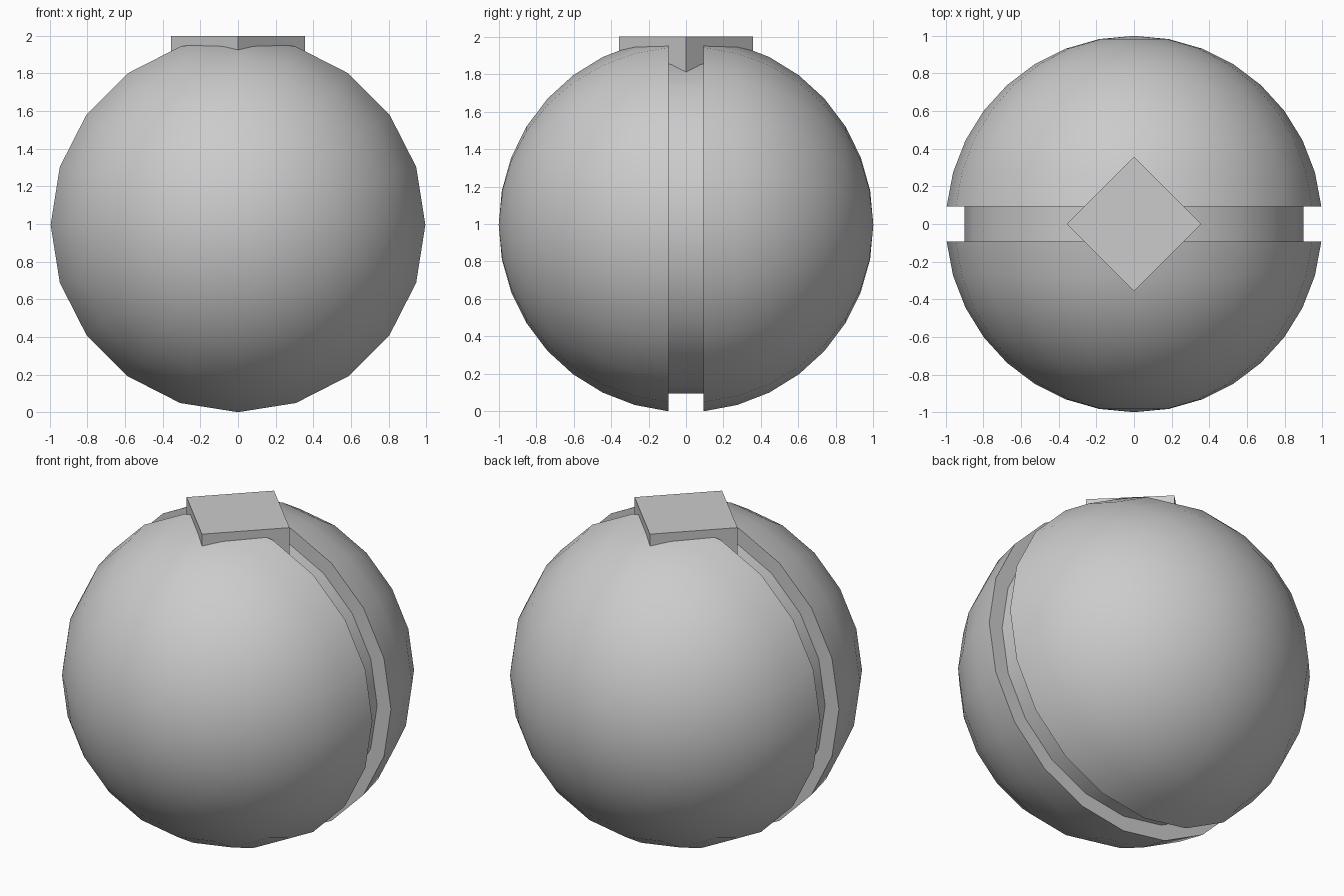
import bpy, bmesh
from math import sin, cos, pi, tau
from mathutils import Vector

if "Cube" in bpy.data.objects:
    bpy.data.objects.remove(bpy.data.objects["Cube"])

SEGMENTS, RINGS = 20, 17
GROOVE_RADIUS = 0.9
half_band = pi / RINGS / 2
CENTRE_Z = cos(half_band)


def add_object(name, bm):
    bmesh.ops.recalc_face_normals(bm, faces=bm.faces[:])
    mesh = bpy.data.meshes.new(name)
    bm.to_mesh(mesh)
    bm.free()
    obj = bpy.data.objects.new(name, mesh)
    bpy.context.collection.objects.link(obj)
    bpy.ops.object.select_all(action='DESELECT')
    obj.select_set(True)
    bpy.context.view_layer.objects.active = obj
    bpy.ops.object.shade_smooth_by_angle(angle=pi / 6)
    return obj


# Ball: a half circle turned around the y axis, its middle ring sunk into a groove
angles = [-pi / 2 + pi * i / RINGS for i in range(RINGS + 1)]
profile = [(cos(a), sin(a)) for a in angles]
mid = len(profile) // 2
y = sin(half_band)
profile[mid:mid] = [(GROOVE_RADIUS, -y), (GROOVE_RADIUS, y)]

bm = bmesh.new()
verts = [bm.verts.new((r, py, 0)) for r, py in profile]
edges = [bm.edges.new(pair) for pair in zip(verts, verts[1:])]
bmesh.ops.spin(bm, geom=verts + edges, cent=(0, 0, 0), axis=(0, 1, 0),
               angle=tau, steps=SEGMENTS)
bmesh.ops.remove_doubles(bm, verts=bm.verts[:], dist=0.0001)
ball = add_object("grooved_ball", bm)
ball.location.z = CENTRE_Z

# Cap: square plate turned corner-on, sunk into the top of the ball
bottom, top = 1.78, 2.0
bm = bmesh.new()
bmesh.ops.create_cone(bm, cap_ends=True, segments=4, radius1=0.357,
                      radius2=0.357, depth=top - bottom)
cap = add_object("top_cap", bm)
cap.location.z = (top + bottom) / 2
